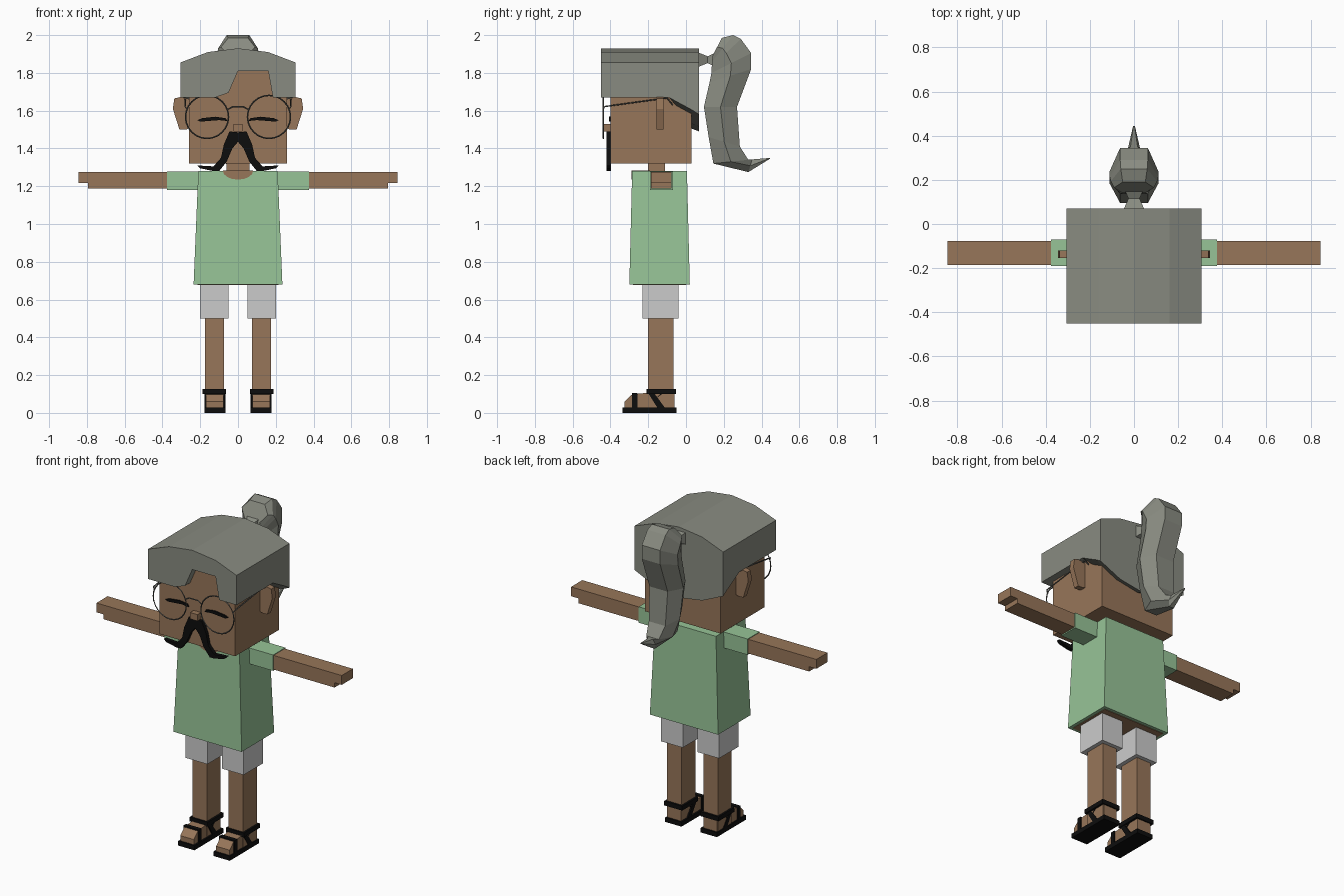
import bpy
import bmesh
import math
from mathutils import Vector

default_cube = bpy.data.objects.get("Cube")
if default_cube:
    bpy.data.objects.remove(default_cube, do_unlink=True)


def make_material(name, red, green, blue):
    material = bpy.data.materials.new(name)
    material.use_nodes = True
    colour = (red, green, blue, 1)
    material.diffuse_color = colour
    material.node_tree.nodes["Principled BSDF"].inputs["Base Color"].default_value = colour
    return material


SKIN = make_material("skin brown", 0.31, 0.18, 0.1)
HAIR = make_material("hair grey", 0.25, 0.26, 0.22)
SHIRT = make_material("shirt green", 0.31, 0.55, 0.31)
SHORTS = make_material("shorts light grey", 0.6, 0.6, 0.6)
BLACK = make_material("black", 0.004, 0.004, 0.004)
WIRE = make_material("wire dark grey", 0.1, 0.1, 0.09)


def loft(name, rings, material):
    """Skin a list of equal-length point rings and cap both ends."""
    bm = bmesh.new()
    rows = [[bm.verts.new(point) for point in ring] for ring in rings]
    count = len(rows[0])
    for lower, upper in zip(rows, rows[1:]):
        for i in range(count):
            j = (i + 1) % count
            bm.faces.new((lower[i], lower[j], upper[j], upper[i]))
    bm.faces.new(rows[0])
    bm.faces.new(rows[-1])
    bmesh.ops.recalc_face_normals(bm, faces=bm.faces)
    mesh = bpy.data.meshes.new(name)
    bm.to_mesh(mesh)
    bm.free()
    mesh.materials.append(material)
    obj = bpy.data.objects.new(name, mesh)
    bpy.context.collection.objects.link(obj)
    return obj


def prism(name, profile, axis, start, end, material):
    """Extrude a 2D profile along an axis."""
    def place(p, q, depth):
        return {"x": (depth, p, q), "y": (p, depth, q), "z": (p, q, depth)}[axis]
    rings = [[place(p, q, depth) for p, q in profile] for depth in (start, end)]
    return loft(name, rings, material)


def rectangle(p0, p1, q0, q1):
    return [(p0, q0), (p1, q0), (p1, q1), (p0, q1)]


def box(name, x, y, z, material):
    return prism(name, rectangle(*x, *y), "z", *z, material)


def wire(name, points, radius, material):
    curve = bpy.data.curves.new(name, "CURVE")
    curve.dimensions = "3D"
    curve.bevel_depth = radius
    curve.bevel_resolution = 0
    spline = curve.splines.new("POLY")
    spline.points.add(len(points) - 1)
    for target, point in zip(spline.points, points):
        target.co = (*point, 1)
    curve.materials.append(material)
    obj = bpy.data.objects.new(name, curve)
    bpy.context.collection.objects.link(obj)


def mirror_x(pair, side):
    return [side * value for value in pair]


# Head, neck and nose
box("head", (-0.26, 0.26), (-0.4, 0.03), (1.32, 1.83), SKIN)
box("neck", (-0.06, 0.06), (-0.2, -0.11), (1.25, 1.34), SKIN)
box("nose", (-0.025, 0.025), (-0.435, -0.39), (1.49, 1.53), SKIN)

# Hair cap: arched top, with the back of the hairline dipping
xs = [-0.305, -0.16, 0, 0.16, 0.305]
arch = list(zip(xs, [1.855, 1.91, 1.93, 1.91, 1.855]))


def hair_ring(y, base, dip):
    top = [(x, y, z) for x, z in arch]
    bottom = [(x, y, base - dip * (1 - (x / xs[-1]) ** 2)) for x in reversed(xs)]
    return top + bottom


loft("hair_cap", [hair_ring(-0.385, 1.67, 0), hair_ring(-0.09, 1.67, 0),
                  hair_ring(0.03, 1.605, 0.1), hair_ring(0.07, 1.58, 0.09)], HAIR)

# Fringe with an off-centre parting
parting = [(0.305, 1.67), (0.185, 1.67), (0.16, 1.81), (0, 1.81),
           (-0.05, 1.695), (-0.12, 1.67), (-0.305, 1.67)]
prism("hair_fringe", arch + parting, "y", -0.45, -0.385, HAIR)

# Pinched tie joining the cap to the ponytail
tie = []
for y, half_width, half_height in [(0.06, 0.05, 0.04), (0.115, 0.025, 0.018), (0.16, 0.045, 0.04)]:
    tie.append([(p, y, q) for p, q in rectangle(-half_width, half_width,
                                               1.87 - half_height, 1.87 + half_height)])
loft("ponytail_tie", tie, HAIR)

# Ponytail: six-sided sections given by inner point, outer point, half width
tail_sections = [
    ((0.14, 1.89), (0.19, 1.985), 0.09),
    ((0.138, 1.86), (0.25, 2), 0.105),
    ((0.136, 1.83), (0.29, 1.98), 0.11),
    ((0.135, 1.8), (0.345, 1.905), 0.11),
    ((0.125, 1.75), (0.345, 1.82), 0.11),
    ((0.095, 1.62), (0.27, 1.62), 0.11),
    ((0.12, 1.46), (0.285, 1.41), 0.1),
    ((0.145, 1.32), (0.33, 1.34), 0.075),
    ((0.33, 1.275), (0.35, 1.342), 0.028),
    ((0.444, 1.345), (0.445, 1.35), 0.004),
]
tail = []
for inner, outer, half in tail_sections:
    a, b = Vector((0, *inner)), Vector((0, *outer))
    middle, wide, narrow = (a + b) / 2, Vector((half, 0, 0)), Vector((half * 0.57, 0, 0))
    tail.append([a - narrow, a + narrow, middle + wide, b + narrow, b - narrow, middle - wide])
loft("ponytail", tail, HAIR)

# Moustache: half outline mirrored into one shape
half_outline = [(0, 1.485), (0.045, 1.49), (0.075, 1.42), (0.09, 1.35), (0.13, 1.305),
                (0.215, 1.31), (0.2, 1.295), (0.13, 1.28), (0.1, 1.28), (0.06, 1.33),
                (0.03, 1.4), (0, 1.435)]
for side, label in ((1, "left"), (-1, "right")):
    outline = [(side * x, z) for x, z in half_outline]
    prism(label + "_moustache", outline, "y", -0.422, -0.398, BLACK)

# Shirt with scoop neck and skin showing at the open hem
hem = [(x, y, 0.68) for x, y in rectangle(-0.235, 0.235, -0.3, 0.02)]
collar = [(x, y, 1.28) for x, y in rectangle(-0.21, 0.21, -0.285, 0.005)]
loft("shirt", [hem, collar], SHIRT)
box("torso_underside", (-0.215, 0.215), (-0.28, 0), (0.677, 0.685), SKIN)
angles = [math.pi * i / 8 for i in range(9)]
scoop = [(0.08 * math.cos(t), 1.282 - 0.047 * math.sin(t)) for t in angles]
prism("neckline", scoop, "y", -0.289, -0.19, SKIN)

# Glasses bridge
wire("glasses_bridge", [(-0.057, -0.437, 1.605), (-0.03, -0.437, 1.62), (0.03, -0.437, 1.62),
                        (0.057, -0.437, 1.605)], 0.004, WIRE)

for side, label in ((1, "left_"), (-1, "right_")):
    # Ear
    ear = [(0.25, 1.51), (0.275, 1.5), (0.31, 1.5), (0.345, 1.61),
           (0.337, 1.665), (0.305, 1.672), (0.25, 1.66)]
    prism(label + "ear", [(side * x, z) for x, z in ear], "y", -0.155, -0.12, SKIN)

    # Closed eye
    eye = [(0.055, 1.545), (0.1, 1.55), (0.2, 1.542), (0.215, 1.55),
           (0.19, 1.56), (0.12, 1.568), (0.065, 1.56)]
    prism(label + "closed_eye", [(side * x, z) for x, z in eye], "y", -0.408, -0.399, BLACK)

    # Round lens rim and temple wire
    bpy.ops.mesh.primitive_torus_add(location=(side * 0.164, -0.437, 1.567),
                                     rotation=(math.pi / 2, 0, 0), major_segments=24,
                                     minor_segments=4, major_radius=0.114, minor_radius=0.004)
    rim = bpy.context.object
    rim.name = label + "lens_rim"
    rim.data.materials.append(WIRE)
    wire(label + "temple", [(side * 0.272, -0.437, 1.61), (side * 0.28, -0.43, 1.622),
                            (side * 0.28, -0.1, 1.667), (side * 0.275, -0.07, 1.63)], 0.004, WIRE)

    # Sleeve, arm and stepped fingertips
    box(label + "sleeve", mirror_x((0.18, 0.375), side), (-0.19, -0.07), (1.18, 1.279), SHIRT)
    arm = [(0.3, 1.187), (0.795, 1.187), (0.795, 1.217), (0.845, 1.217), (0.845, 1.275), (0.3, 1.275)]
    prism(label + "arm", [(side * x, z) for x, z in arm], "y", -0.186, -0.076, SKIN)

    # Shorts and leg
    box(label + "shorts_leg", mirror_x((0.05, 0.2), side), (-0.23, -0.04), (0.5, 0.69), SHORTS)
    box(label + "leg", mirror_x((0.075, 0.175), side), (-0.2, -0.065), (0.03, 0.55), SKIN)

    # Foot with a sloped toe
    foot = [(-0.325, 0.02), (-0.325, 0.06), (-0.285, 0.098), (-0.19, 0.108), (-0.06, 0.11), (-0.06, 0.02)]
    prism(label + "foot", foot, "x", side * 0.077, side * 0.17, SKIN)

    # Sandal sole and straps
    box(label + "sole", mirror_x((0.066, 0.178), side), (-0.335, -0.05), (0, 0.028), BLACK)
    box(label + "toe_strap", mirror_x((0.07, 0.177), side), (-0.285, -0.258), (0.02, 0.106), BLACK)
    box(label + "ankle_strap", mirror_x((0.063, 0.187), side), (-0.21, -0.052), (0.1, 0.127), BLACK)
    strap = [(-0.21, 0.12), (-0.18, 0.12), (-0.11, 0.025), (-0.15, 0.025)]
    back_strap = [(-0.165, 0.06), (-0.15, 0.085), (-0.09, 0.12), (-0.12, 0.12)]
    for x in (0.071, 0.174):
        ends = mirror_x((x - 0.004, x + 0.004), side)
        prism(label + "side_strap", strap, "x", *ends, BLACK)
        prism(label + "heel_strap", back_strap, "x", *ends, BLACK)
